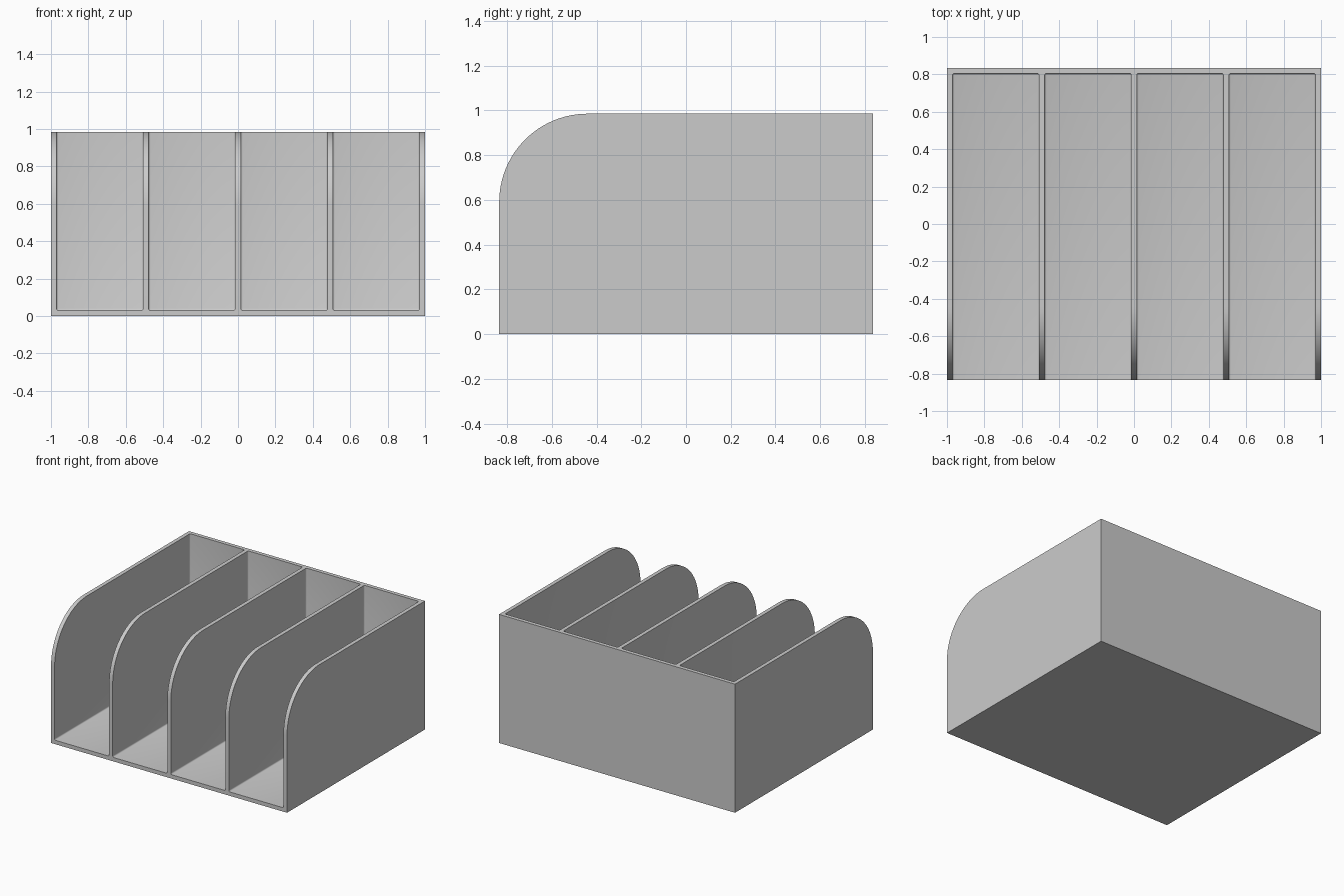
import bpy
import bmesh
import math
from mathutils import Matrix

cube = bpy.data.objects.get("Cube")
if cube:
    bpy.data.objects.remove(cube, do_unlink=True)

HALF_X, HALF_Y, HEIGHT = 1.0, 0.835, 0.985
WALL, CORNER, FILLET = 0.03, 0.395, 0.01
BAYS = 4

grey = bpy.data.materials.new("plain grey")
grey.use_nodes = True
colour = (0.6, 0.6, 0.6, 1)
grey.diffuse_color = colour
grey.node_tree.nodes["Principled BSDF"].inputs["Base Color"].default_value = colour


def add_object(name, bm):
    bmesh.ops.recalc_face_normals(bm, faces=bm.faces)
    mesh = bpy.data.meshes.new(name)
    bm.to_mesh(mesh)
    bm.free()
    mesh.materials.append(grey)
    obj = bpy.data.objects.new(name, mesh)
    bpy.context.collection.objects.link(obj)
    return obj


# Solid body: side profile with a rounded upper front corner, extruded across
profile = [(HALF_Y, HEIGHT), (HALF_Y, 0), (-HALF_Y, 0)]
for i in range(25):
    a = math.pi / 2 * i / 24
    profile.append((-HALF_Y + CORNER * (1 - math.cos(a)),
                    HEIGHT - CORNER * (1 - math.sin(a))))
bm = bmesh.new()
side = bm.faces.new([bm.verts.new((-HALF_X, y, z)) for y, z in profile])
swept = bmesh.ops.extrude_face_region(bm, geom=[side])["geom"]
bmesh.ops.translate(bm, vec=(2 * HALF_X, 0, 0),
                    verts=[v for v in swept if isinstance(v, bmesh.types.BMVert)])
organizer = add_object("divided_organizer", bm)

# Bay cutters: softly rounded boxes, open to the front and the top
pitch = (2 * HALF_X - WALL) / BAYS
bm = bmesh.new()
for i in range(BAYS):
    x = -HALF_X + WALL / 2 + pitch * (i + 0.5)
    y0, y1 = -HALF_Y - 0.2, HALF_Y - WALL
    z0, z1 = WALL, HEIGHT + 0.2
    place = (Matrix.Translation((x, (y0 + y1) / 2, (z0 + z1) / 2))
             @ Matrix.Diagonal((pitch - WALL, y1 - y0, z1 - z0, 1)))
    bmesh.ops.create_cube(bm, size=1, matrix=place)
bmesh.ops.bevel(bm, geom=bm.edges[:], offset=FILLET, segments=3,
                profile=0.5, affect='EDGES')
cutter = add_object("bay_cutter", bm)
cutter.hide_render = True

# Hollow out the bays, leaving floor, back and dividers
cut = organizer.modifiers.new("bays", 'BOOLEAN')
cut.operation = 'DIFFERENCE'
cut.solver = 'EXACT'
cut.object = cutter
bpy.ops.object.select_all(action='DESELECT')
organizer.select_set(True)
bpy.context.view_layer.objects.active = organizer
bpy.ops.object.modifier_apply(modifier=cut.name)
bpy.data.objects.remove(cutter, do_unlink=True)
bpy.ops.object.shade_smooth_by_angle(angle=math.radians(35))
